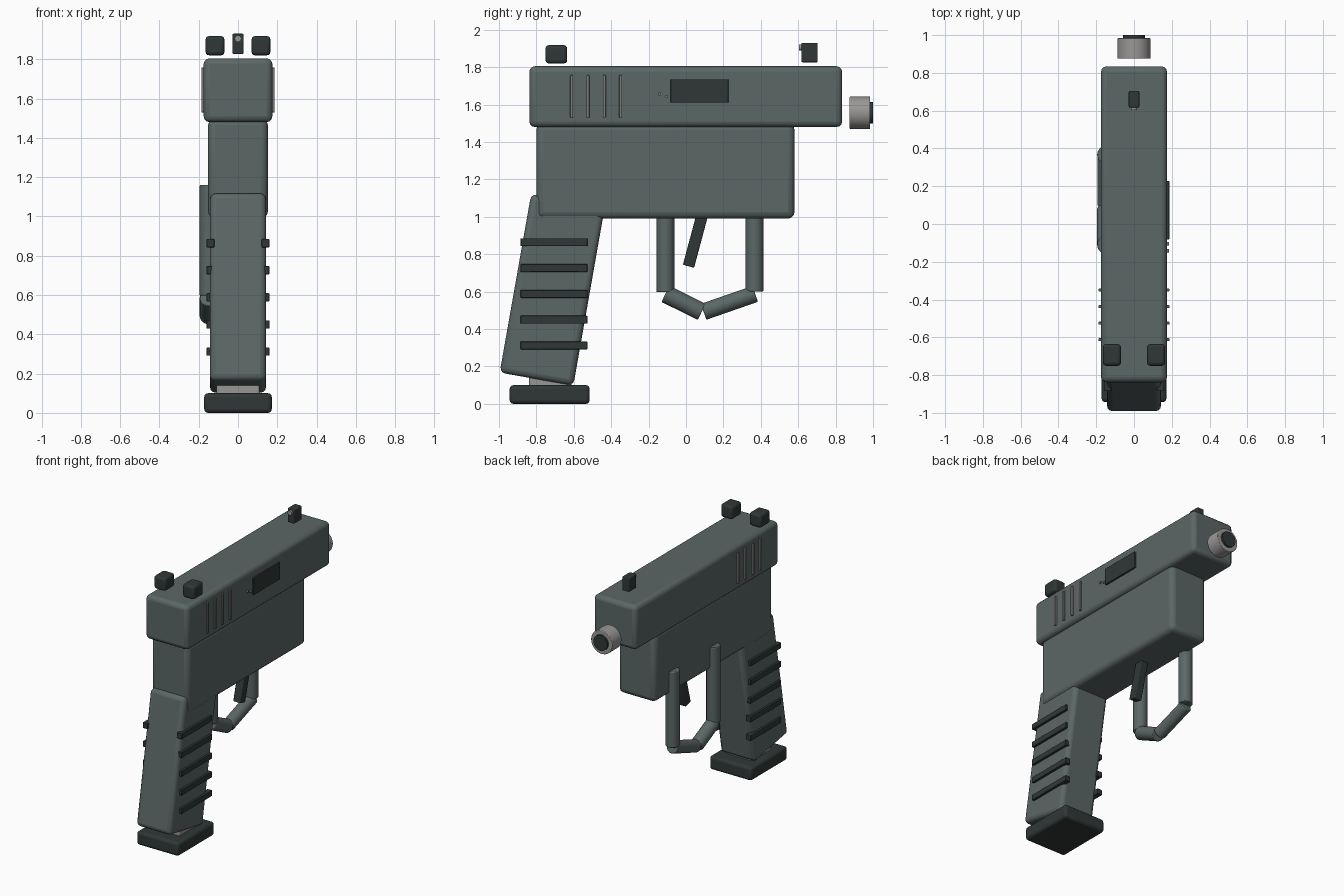
import bpy, math
from mathutils import Vector

if "Cube" in bpy.data.objects:
    bpy.data.objects.remove(bpy.data.objects["Cube"])


def material(name, rgb):
    m = bpy.data.materials.new(name)
    m.diffuse_color = (*rgb, 1)
    m.use_nodes = True
    m.node_tree.nodes["Principled BSDF"].inputs["Base Color"].default_value = m.diffuse_color
    return m


BODY = material("slate grey", (0.105, 0.135, 0.133))
DARK = material("dark charcoal", (0.028, 0.039, 0.037))
STEEL = material("light steel", (0.32, 0.31, 0.305))
MID = material("mid grey", (0.20, 0.195, 0.19))


def finish(ob, name, mat, bevel=0.0, segments=3):
    ob.name = name
    ob.data.materials.append(mat)
    if bevel:
        b = ob.modifiers.new("bevel", "BEVEL")
        b.width, b.segments = bevel, segments
        b.limit_method, b.angle_limit = "ANGLE", math.radians(40)
    bpy.ops.object.shade_smooth_by_angle(angle=math.radians(35))
    return ob


def box(name, lo, hi, mat, bevel=0.0, tilt=0.0):
    """Box between two corners; tilt leans its top towards +y about its centre."""
    lo, hi = Vector(lo), Vector(hi)
    bpy.ops.mesh.primitive_cube_add(size=1, location=(lo + hi) / 2)
    ob = bpy.context.object
    ob.scale = hi - lo
    bpy.ops.object.transform_apply(location=False, rotation=False, scale=True)
    ob.rotation_euler.x = -math.radians(tilt)
    return finish(ob, name, mat, bevel)


def rod(name, a, b, radius, mat, bevel=0.0, sides=32):
    """Cylinder running from point a to point b."""
    a, b = Vector(a), Vector(b)
    bpy.ops.mesh.primitive_cylinder_add(vertices=sides, radius=radius,
                                        depth=(b - a).length, location=(a + b) / 2)
    ob = bpy.context.object
    ob.rotation_euler = (b - a).to_track_quat("Z", "Y").to_euler()
    return finish(ob, name, mat, bevel, 2)


# Slide, frame and leaning grip
box("slide", (-0.175, -0.838, 1.48), (0.175, 0.835, 1.805), BODY, 0.03)
box("frame", (-0.152, -0.80, 0.99), (0.152, 0.58, 1.50), BODY, 0.035)
box("grip", (-0.143, -0.915, 0.125), (0.143, -0.515, 1.095), BODY, 0.03, tilt=10)

# Magazine and its base plate
box("magazine", (-0.11, -0.84, 0.08), (0.11, -0.612, 0.40), STEEL, 0.01)
box("magazine_base", (-0.172, -0.943, 0.0), (0.172, -0.515, 0.10), DARK, 0.02)

# Grip ridges, slide serrations and rear sights on both sides
for side, s in (("left", -1), ("right", 1)):
    def pair(name, x0, x1, y0, y1, z0, z1, mat, bevel):
        a, b = sorted((s * x0, s * x1))
        box(f"{name}_{side}", (a, y0, z0), (b, y1, z1), mat, bevel)

    for i in range(5):
        z = 0.312 + 0.138 * i
        pair(f"grip_ridge_{i + 1}", 0.12, 0.16, -0.885, -0.527,
             z - 0.021, z + 0.021, DARK, 0.004)
    for i in range(4):
        y = -0.612 + 0.0875 * i
        pair(f"serration_{i + 1}", 0.165, 0.187, y - 0.008, y + 0.008,
             1.53, 1.757, MID, 0.003)
    pair("rear_sight", 0.069, 0.165, -0.751, -0.635, 1.82, 1.918, DARK, 0.018)

# Front sight with its aiming dot
box("front_sight", (-0.028, 0.617, 1.826), (0.028, 0.704, 1.93), DARK, 0.006)
rod("sight_dot", (0, 0.603, 1.905), (0, 0.62, 1.905), 0.017, STEEL, sides=16)

# Ejection port and small pins on the right side
box("ejection_port", (0.165, -0.083, 1.61), (0.187, 0.227, 1.735), DARK, 0.004)
for i, (y, z) in enumerate(((-0.142, 1.657), (-0.105, 1.643))):
    rod(f"slide_pin_{i + 1}", (0.165, y, z), (0.185, y, z), 0.009, MID, sides=12)

# Muzzle and dark bore
rod("muzzle", (0, 0.875, 1.557), (0, 0.985, 1.557), 0.087, STEEL, 0.004, 48)
rod("bore", (0, 0.96, 1.557), (0, 1.0, 1.557), 0.057, DARK, sides=32)

# Trigger guard made of four rods on the left of the frame
GX, R = -0.147, 0.048
rod("guard_rear_post", (GX, -0.11, 0.597), (GX, -0.11, 1.16), R, BODY, 0.005)
rod("guard_front_post", (GX, 0.366, 0.60), (GX, 0.366, 1.16), R, BODY, 0.005)
rod("guard_lower_rear", (GX, -0.11, 0.588), (GX, 0.084, 0.492), R, BODY, 0.005)
rod("guard_lower_front", (GX, 0.094, 0.492), (GX, 0.370, 0.588), 0.045, BODY, 0.005)

# Trigger
box("trigger", (-0.03, 0.025, 0.73), (0.03, 0.087, 1.06), DARK, 0.006, tilt=15)
